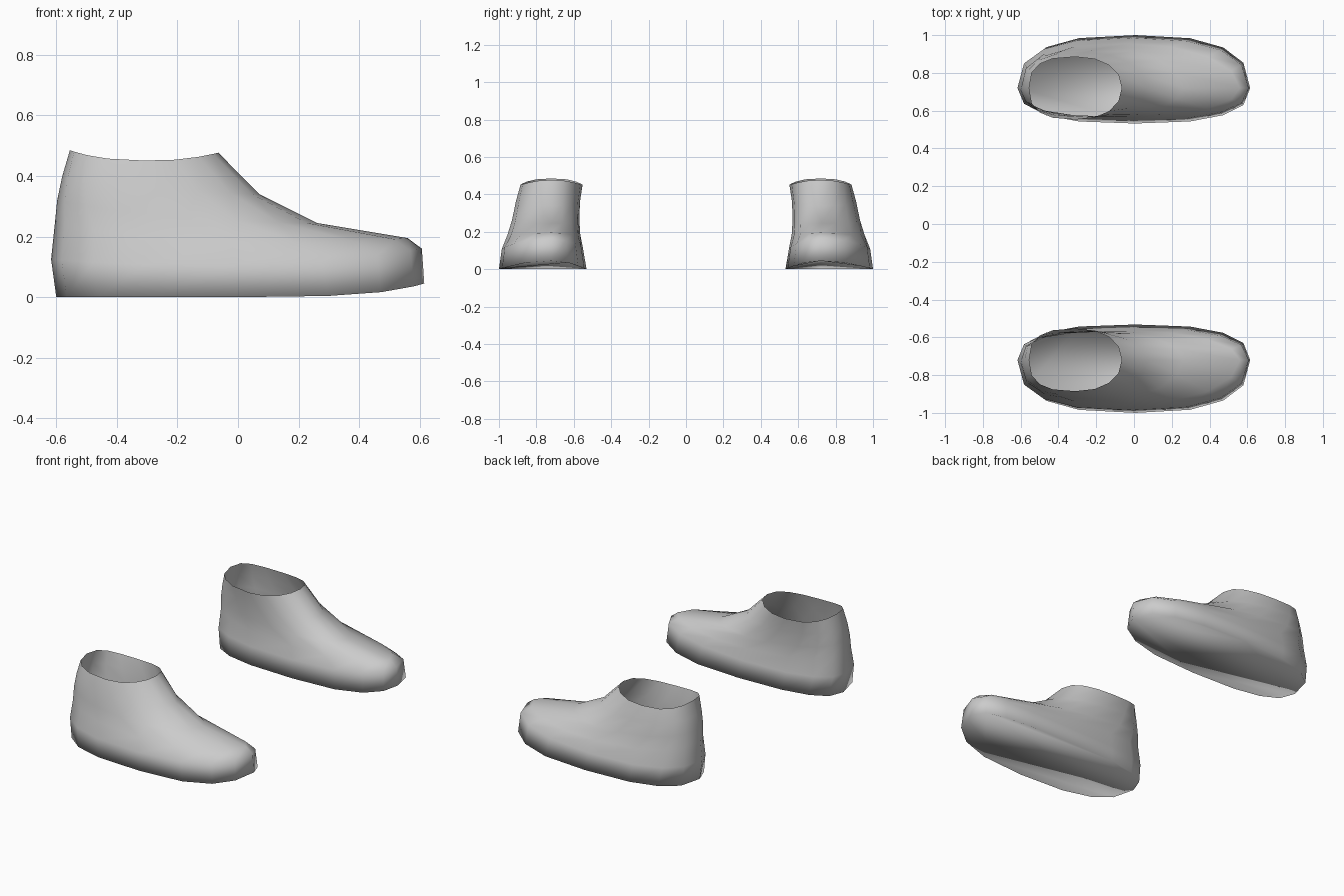
import bpy
import math

cube = bpy.data.objects.get("Cube")
if cube:
    bpy.data.objects.remove(cube, do_unlink=True)

SEGMENTS = 16
MID_Y = 0.72

# Rings from sole to ankle opening:
# heel x, toe x, inner y, outer y, heel z, toe z, rise power, side dip, heel squareness, toe squareness
RINGS = [
    (-0.60, 0.615, 0.532, 1.00, 0.0, 0.045, 8, 0.0, 2.7, 2.6),
    (-0.617, 0.607, 0.55, 0.985, 0.125, 0.16, 4, 0.02, 2.7, 2.5),
    (-0.605, 0.56, 0.565, 0.955, 0.24, 0.195, 1, 0.035, 2.7, 2.0),
    (-0.597, 0.26, 0.57, 0.93, 0.32, 0.245, 1, 0.02, 2.7, 2.0),
    (-0.58, 0.07, 0.567, 0.91, 0.40, 0.34, 1, 0.01, 2.7, 2.0),
    (-0.555, -0.065, 0.553, 0.885, 0.485, 0.477, 1, 0.03, 2.7, 2.2),
]


def make_material(name, colour):
    mat = bpy.data.materials.new(name)
    mat.use_nodes = True
    mat.diffuse_color = colour
    for node in mat.node_tree.nodes:
        if node.type == "BSDF_PRINCIPLED":
            node.inputs["Base Color"].default_value = colour
    return mat


def ring_points(ring, side):
    """Rounded outline of one ring, tilted from heel to toe."""
    heel, toe, inner, outer, z_heel, z_toe, power, dip, n_heel, n_toe = ring
    points = []
    for i in range(SEGMENTS):
        angle = 2 * math.pi * i / SEGMENTS
        c, s = math.cos(angle), math.sin(angle)
        n = n_toe if c > 0 else n_heel
        u = math.copysign(abs(c) ** (2 / n), c)
        v = math.copysign(abs(s) ** (2 / n), s)
        x = (heel + toe) / 2 + u * (toe - heel) / 2
        y = MID_Y + v * ((outer - MID_Y) if v > 0 else (MID_Y - inner))
        t = (u + 1) / 2
        z = z_heel + (z_toe - z_heel) * t ** power - dip * s * s
        points.append((x, side * y, z))
    return points


def make_shoe(name, side, mat):
    verts = [p for ring in RINGS for p in ring_points(ring, side)]
    # Closed sole, lofted upper, open ankle
    faces = [list(range(SEGMENTS))[::-1]]
    for r in range(len(RINGS) - 1):
        low, high = r * SEGMENTS, (r + 1) * SEGMENTS
        for i in range(SEGMENTS):
            j = (i + 1) % SEGMENTS
            faces.append([low + i, low + j, high + j, high + i])
    if side < 0:
        faces = [f[::-1] for f in faces]
    mesh = bpy.data.meshes.new(name)
    mesh.from_pydata(verts, [], faces)
    mesh.materials.append(mat)
    for poly in mesh.polygons:
        poly.use_smooth = True
    obj = bpy.data.objects.new(name, mesh)
    bpy.context.collection.objects.link(obj)


grey = make_material("light grey", (0.6, 0.6, 0.6, 1.0))
make_shoe("front_shoe", -1, grey)
make_shoe("back_shoe", 1, grey)
